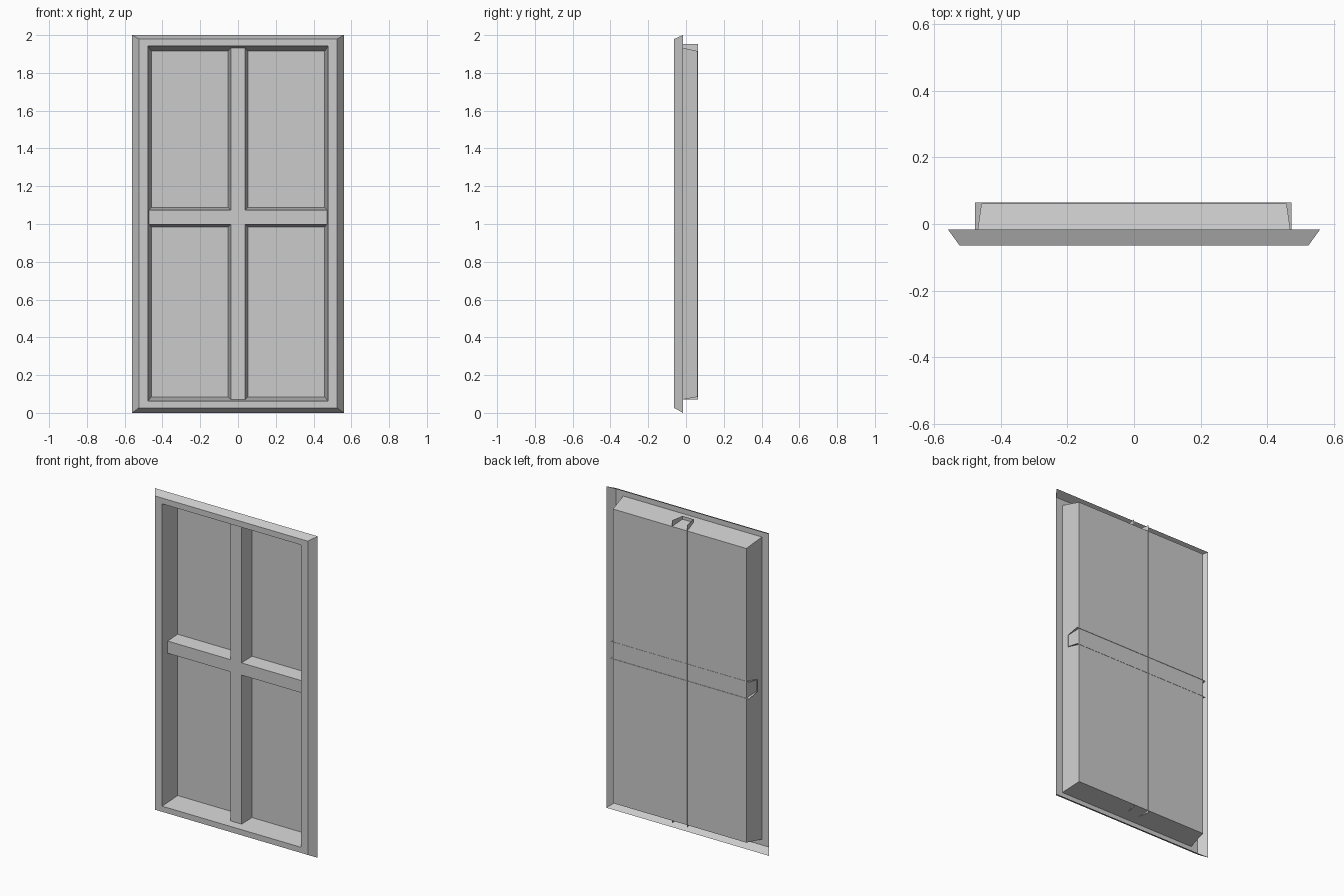
import bpy, bmesh

if "Cube" in bpy.data.objects:
    bpy.data.objects.remove(bpy.data.objects["Cube"])


def make_object(name, loops, closed, cap=False):
    """Skin a sequence of equal-length vertex loops with flat quads."""
    bm = bmesh.new()
    rings = [[bm.verts.new(p) for p in loop] for loop in loops]
    n = len(rings[0])
    for a, b in zip(rings, rings[1:]):
        for i in range(n if closed else n - 1):
            j = (i + 1) % n
            bm.faces.new((a[i], a[j], b[j], b[i]))
    if cap:
        bm.faces.new(rings[-1])
    bmesh.ops.recalc_face_normals(bm, faces=bm.faces)
    # keep the visible front side facing -y
    flat = [f for f in bm.faces if abs(f.normal.y) > 0.99]
    if flat and flat[0].normal.y > 0:
        bmesh.ops.reverse_faces(bm, faces=bm.faces)
    mesh = bpy.data.meshes.new(name)
    bm.to_mesh(mesh)
    bm.free()
    obj = bpy.data.objects.new(name, mesh)
    bpy.context.collection.objects.link(obj)
    return obj


def rect(half_width, z0, z1, y):
    w = half_width
    return [(-w, y, z0), (w, y, z0), (w, y, z1), (-w, y, z1)]


# Open-backed frame: outer bevel, front face, tapered recess and rear panel
make_object("window_frame", [
    rect(0.56, 0.0, 2.0, -0.016),
    rect(0.525, 0.027, 1.979, -0.064),
    rect(0.477, 0.062, 1.943, -0.064),
    rect(0.459, 0.085, 1.915, 0.062),
], closed=True, cap=True)

# Glazing bars: open trapezoid channels whose ends poke through the recess walls
BACK, FRONT = 0.064, -0.019
profile = [(-0.053, BACK), (-0.038, FRONT), (0.038, FRONT), (0.053, BACK)]

make_object("vertical_bar",
            [[(u, y, z) for u, y in profile] for z in (0.071, 1.953)],
            closed=False)
make_object("horizontal_bar",
            [[(x, y, 1.036 + u) for u, y in profile] for x in (-0.478, 0.474)],
            closed=False)
